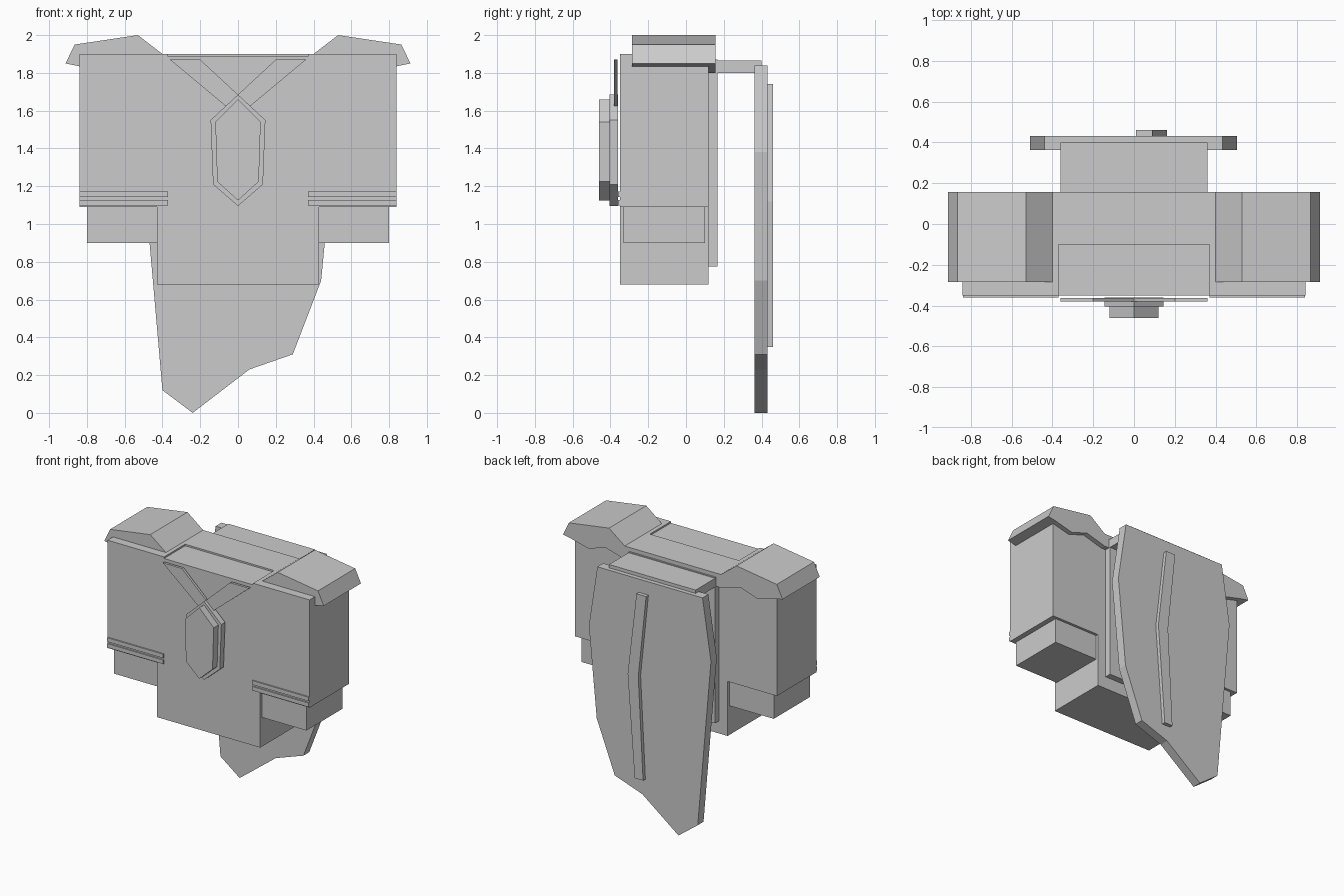
import bpy, bmesh

if "Cube" in bpy.data.objects:
    bpy.data.objects.remove(bpy.data.objects["Cube"])

grey = bpy.data.materials.new("plain grey")
grey.diffuse_color = (0.6, 0.6, 0.6, 1)
grey.use_nodes = True
grey.node_tree.nodes["Principled BSDF"].inputs["Base Color"].default_value = grey.diffuse_color


def extrude(name, outline, y0, y1):
    """Solid from an (x, z) outline, extruded along y."""
    bm = bmesh.new()
    face = bm.faces.new([bm.verts.new((x, y0, z)) for x, z in outline])
    out = bmesh.ops.extrude_face_region(bm, geom=[face])
    for v in out["geom"]:
        if isinstance(v, bmesh.types.BMVert):
            v.co.y = y1
    bmesh.ops.recalc_face_normals(bm, faces=bm.faces)
    mesh = bpy.data.meshes.new(name)
    bm.to_mesh(mesh)
    bm.free()
    mesh.materials.append(grey)
    obj = bpy.data.objects.new(name, mesh)
    bpy.context.collection.objects.link(obj)
    return obj


def box(name, x0, x1, y0, y1, z0, z1):
    return extrude(name, [(x0, z0), (x1, z0), (x1, z1), (x0, z1)], y0, y1)


def symmetric(half):
    """Close a right-hand outline with its mirror image."""
    return half + [(-x, z) for x, z in reversed(half) if x > 0]


# Torso with flush sleeves and a shallow neck recess
body = [(0.43, 0.68), (0.43, 1.09), (0.84, 1.09), (0.84, 1.90),
        (0.37, 1.90), (0.37, 1.888)]
extrude("torso_and_sleeves", symmetric(body), -0.35, 0.12)
box("neck_plate", -0.40, 0.40, -0.10, 0.157, 1.80, 1.90)

# Parts on both sides
shoulder = [(0.40, 1.90), (0.53, 2.0), (0.865, 1.95), (0.913, 1.85),
            (0.84, 1.835), (0.70, 1.80), (0.56, 1.845), (0.40, 1.80)]
lapel = [(0.36, 1.87), (0.20, 1.87), (0.0, 1.685), (0.0, 1.57)]
for side, s in (("right", 1), ("left", -1)):
    def flip(pts):
        return [(s * x, z) for x, z in pts]
    extrude(side + "_shoulder", flip(shoulder), -0.285, 0.157)
    extrude(side + "_lapel", flip(lapel), -0.38, -0.362)
    xs = sorted((s * 0.42, s * 0.80))
    box(side + "_hand", *xs, -0.33, 0.10, 0.90, 1.10)
    xs = sorted((s * 0.37, s * 0.838))
    box(side + "_lower_cuff_stripe", *xs, -0.36, -0.345, 1.098, 1.128)
    box(side + "_upper_cuff_stripe", *xs, -0.36, -0.345, 1.142, 1.172)

# Chest gem on its setting
setting = [(0, 1.095), (0.132, 1.21), (0.145, 1.55), (0, 1.685)]
gem = [(0, 1.125), (0.11, 1.225), (0.12, 1.54), (0, 1.66)]
extrude("gem_setting", symmetric(setting), -0.405, -0.36)
extrude("gem", symmetric(gem), -0.46, -0.40)

# Back plate and the bracket holding the cape
box("back_plate", -0.36, 0.36, 0.11, 0.168, 0.775, 1.87)
box("cape_bracket", -0.36, 0.36, 0.16, 0.40, 1.80, 1.865)

# Cape with torn lower edge and a bent ridge
cape = [(-0.44, 1.84), (0.435, 1.84), (0.505, 1.38), (0.44, 0.70), (0.29, 0.31),
        (0.06, 0.23), (-0.24, 0.0), (-0.40, 0.12), (-0.51, 1.38)]
extrude("cape", cape, 0.363, 0.432)
ridge = [(0.01, 1.74), (0.09, 1.74), (0.163, 1.12), (0.105, 0.35),
         (0.035, 0.35), (0.075, 1.12)]
extrude("cape_ridge", ridge, 0.42, 0.46)
